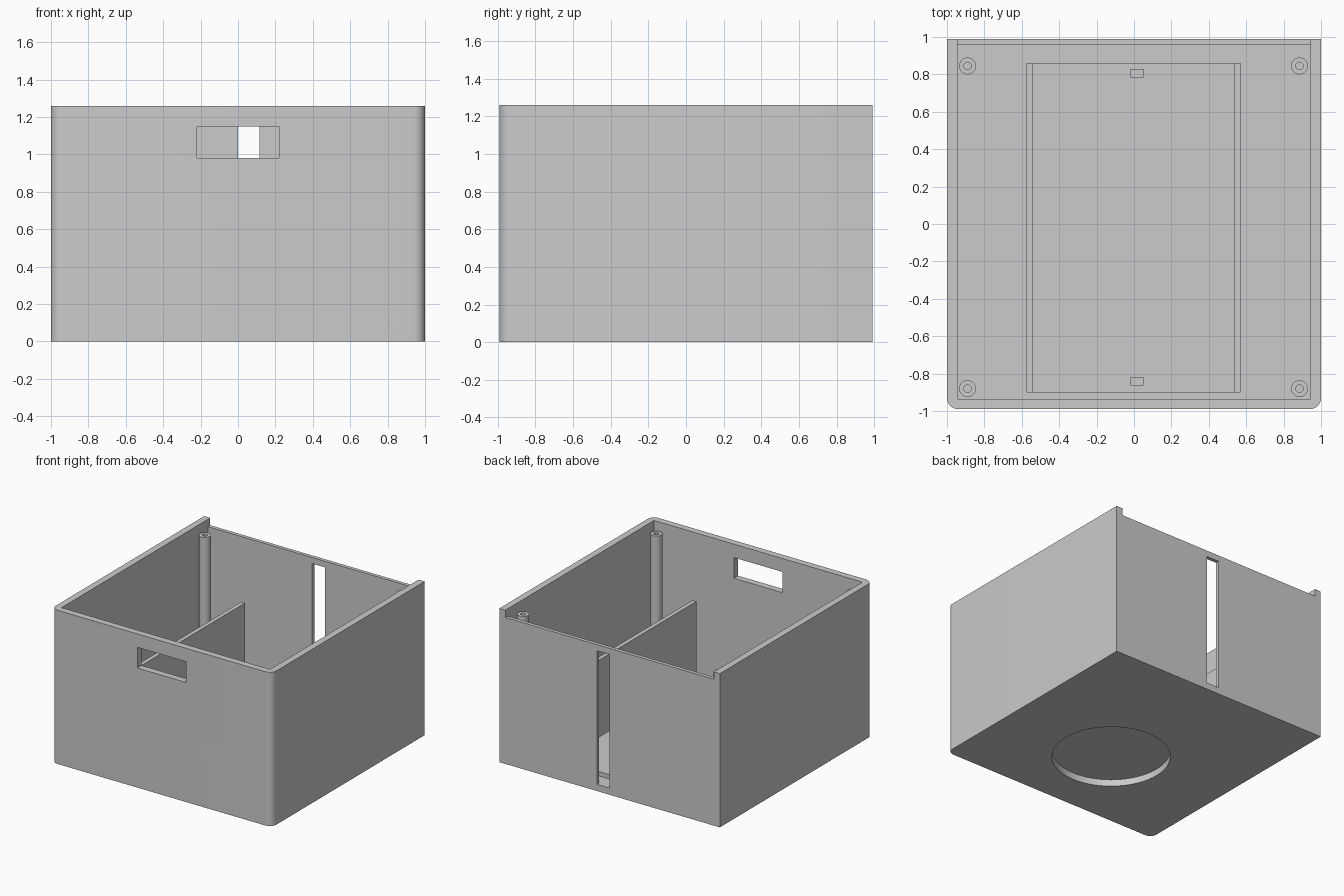
import bpy, bmesh, math

if "Cube" in bpy.data.objects:
    bpy.data.objects.remove(bpy.data.objects["Cube"])

X, Y, H = 1.0, 0.99, 1.26        # half width, half depth, height
FLOOR = 0.055                    # floor thickness

grey = bpy.data.materials.new("light_grey")
grey.diffuse_color = (0.6, 0.6, 0.6, 1)
grey.use_nodes = True
grey.node_tree.nodes["Principled BSDF"].inputs["Base Color"].default_value = grey.diffuse_color


def prism(name, outline, z0, z1):
    """Extrude a closed xy outline from z0 to z1."""
    bm = bmesh.new()
    face = bm.faces.new([bm.verts.new((x, y, z0)) for x, y in outline])
    up = bmesh.ops.extrude_face_region(bm, geom=[face])["geom"]
    bmesh.ops.translate(bm, vec=(0, 0, z1 - z0),
                        verts=[g for g in up if isinstance(g, bmesh.types.BMVert)])
    bmesh.ops.recalc_face_normals(bm, faces=bm.faces)
    mesh = bpy.data.meshes.new(name)
    bm.to_mesh(mesh)
    bm.free()
    mesh.materials.append(grey)
    ob = bpy.data.objects.new(name, mesh)
    bpy.context.collection.objects.link(ob)
    return ob


def box(name, x0, x1, y0, y1, z0, z1):
    return prism(name, [(x0, y0), (x1, y0), (x1, y1), (x0, y1)], z0, z1)


def arc(cx, cy, r, a0, a1, n):
    return [(cx + r * math.cos(math.radians(a0 + (a1 - a0) * i / n)),
             cy + r * math.sin(math.radians(a0 + (a1 - a0) * i / n))) for i in range(n + 1)]


def cylinder(name, cx, cy, r, z0, z1, n=32):
    return prism(name, arc(cx, cy, r, 0, 360, n)[:-1], z0, z1)


def cut(ob, cutters):
    """Subtract the cutters from the object, then remove them."""
    bpy.context.view_layer.objects.active = ob
    for c in cutters:
        c.hide_render = True
        mod = ob.modifiers.new("cut", "BOOLEAN")
        mod.operation, mod.solver, mod.object = "DIFFERENCE", "EXACT", c
        bpy.ops.object.modifier_apply(modifier=mod.name)
        bpy.data.objects.remove(c)


def smooth(ob):
    bpy.ops.object.select_all(action="DESELECT")
    ob.select_set(True)
    bpy.context.view_layer.objects.active = ob
    bpy.ops.object.shade_smooth_by_angle(angle=math.radians(30))


# Case: rounded front corners, square back corners
R = 0.06
outline = (arc(-X + R, -Y + R, R, 180, 270, 10) + arc(X - R, -Y + R, R, 270, 360, 10)
           + [(X, Y), (-X, Y)])
case = prism("case", outline, 0, H)
cut(case, [
    box("cavity", -0.945, 0.945, -0.935, 0.96, FLOOR, 2),
    box("lid_notch", -0.945, 0.945, 0.9, 1.2, 1.20, 2),
    box("front_window", -0.22, 0.22, -1.2, -0.8, 0.98, 1.15),
    box("back_slot", 0.0, 0.115, 0.9, 1.2, FLOOR, 1.15),
    cylinder("floor_hole", 0.015, -0.25, 0.445, -0.2, 0.3, 64),
])
smooth(case)

# Inner tray: base plate with two small slots, and two dividers
tray = box("tray_base", -0.575, 0.57, -0.90, 0.86, FLOOR, FLOOR + 0.035)
cut(tray, [box("tray_slot", -0.02, 0.05, y - 0.02, y + 0.02, 0, 0.3) for y in (-0.84, 0.805)])
for name, x in (("left_divider", -0.575), ("right_divider", 0.535)):
    box(name, x, x + 0.035, -0.90, 0.86, FLOOR, 0.72)

# Corner screw posts with blind holes
for i, (x, y) in enumerate([(-0.89, -0.88), (0.885, -0.88), (-0.89, 0.845), (0.885, 0.845)]):
    post = cylinder(f"screw_post_{i + 1}", x, y, 0.045, FLOOR, 1.19)
    cut(post, [cylinder("screw_hole", x, y, 0.02, 0.8, 1.4, 24)])
    smooth(post)
